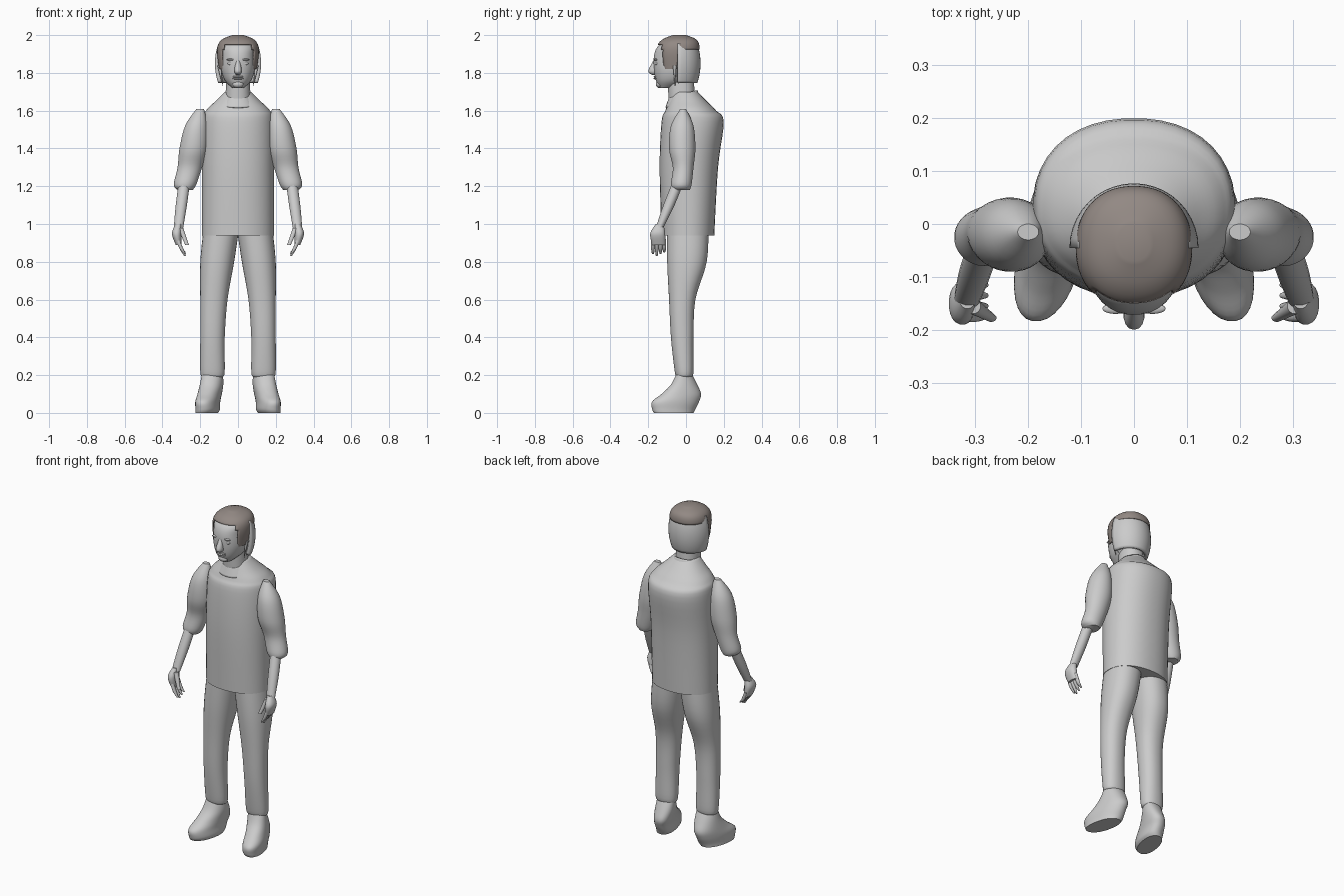
import bpy
import bmesh
from math import cos, sin, pi, radians
from mathutils import Vector

cube = bpy.data.objects.get("Cube")
if cube:
    bpy.data.objects.remove(cube, do_unlink=True)


def make_material(name, colour):
    mat = bpy.data.materials.new(name)
    mat.use_nodes = True
    mat.diffuse_color = colour
    bsdf = next(n for n in mat.node_tree.nodes if n.type == 'BSDF_PRINCIPLED')
    bsdf.inputs["Base Color"].default_value = colour
    return mat


GREY = make_material("plain grey", (.6, .6, .6, 1))
BROWN = make_material("hair brown", (.29, .25, .23, 1))


def finish(bm, name, mat, keep=None, thickness=None):
    """Trim a bmesh by a rule and turn it into a smooth shaded object."""
    if keep:
        drop = [face for face in bm.faces if not keep(face.calc_center_median())]
        bmesh.ops.delete(bm, geom=drop, context='FACES')
    bmesh.ops.recalc_face_normals(bm, faces=bm.faces)
    mesh = bpy.data.meshes.new(name)
    bm.to_mesh(mesh)
    bm.free()
    mesh.materials.append(mat)
    mesh.shade_smooth()
    mesh.set_sharp_from_angle(angle=radians(50))
    obj = bpy.data.objects.new(name, mesh)
    bpy.context.scene.collection.objects.link(obj)
    if thickness:
        modifier = obj.modifiers.new("thickness", 'SOLIDIFY')
        modifier.thickness = thickness
        modifier.offset = -1
    return obj


def spline(rings, steps):
    """Smoothly interpolate a list of cross-section rows."""
    rows = [Vector(ring) for ring in rings]
    result = []
    for i, (start, end) in enumerate(zip(rows, rows[1:])):
        tangent_in = (end - rows[max(i - 1, 0)]) / 2
        tangent_out = (rows[min(i + 2, len(rows) - 1)] - start) / 2
        for step in range(steps):
            t = step / steps
            ease = t * t * (3 - 2 * t)
            result.append(start.lerp(end, ease)
                          + tangent_in * (t * (1 - t) ** 2)
                          - tangent_out * (t * t * (1 - t)))
    return result + [rows[-1]]


def signed_power(value, power):
    return abs(value) ** power * (1 if value > 0 else -1)


def loft(name, rings, mat=GREY, side=1, square=2.2, sides=32, steps=5,
         tilt=0, shear=0, keep=None, thickness=None):
    """Skin level rings of (z, x0, x1, y0, y1), or (z, half_x, y0, y1) if centred."""
    rings = [r if len(r) == 5 else (r[0], -r[1], *r[1:]) for r in rings]
    bm = bmesh.new()
    loops = []
    for z, x0, x1, y0, y1 in spline(rings, steps):
        loop = []
        for k in range(sides):
            angle = 2 * pi * (k + .5) / sides
            dx = signed_power(cos(angle), 2 / square) * (x1 - x0) / 2
            dy = signed_power(sin(angle), 2 / square) * (y1 - y0) / 2
            x = (x0 + x1) / 2 + dx - shear * dy
            loop.append(bm.verts.new((side * x, (y0 + y1) / 2 + dy, z + tilt * dy)))
        loops.append(loop)
    for low, high in zip(loops, loops[1:]):
        for k in range(sides):
            n = (k + 1) % sides
            bm.faces.new((low[k], low[n], high[n], high[k]))
    bm.faces.new(loops[0])
    bm.faces.new(loops[-1])
    return finish(bm, name, mat, keep, thickness)


def ball(name, centre, size, segments=16, keep=None, thickness=None):
    bm = bmesh.new()
    bmesh.ops.create_uvsphere(bm, u_segments=segments, v_segments=segments, radius=1)
    bmesh.ops.scale(bm, vec=size, verts=bm.verts)
    bmesh.ops.translate(bm, vec=centre, verts=bm.verts)
    return finish(bm, name, GREY, keep, thickness)


# Shirt body with sloping shoulders and a full upper back
loft("shirt", [
    (.94, .19, -.13, .15), (1.3, .19, -.14, .17), (1.54, .19, -.13, .2),
    (1.6, .17, -.11, .16), (1.65, .12, -.09, .11), (1.7, .07, -.07, .06)], sides=40)

# Collar dips at the front, leaving the neck open
loft("collar", [(1.64, .1, -.11, .08), (1.69, .07, -.09, .06)], tilt=.25,
     keep=lambda c: abs(c.x) + abs(c.y) > .05, thickness=.01)

# Neck and head
loft("neck", [(1.62, .07, -.09, .05), (1.8, .06, -.1, .04)])
loft("head", [
    (1.72, .03, -.14, -.07), (1.76, .07, -.16, .02), (1.82, .09, -.17, .05),
    (1.89, .09, -.17, .06), (1.94, .09, -.15, .06), (1.98, .05, -.1, .03)])

# Face features
loft("nose", [
    (1.79, .01, -.18, -.14), (1.81, .02, -.2, -.14), (1.87, .01, -.17, -.14)], sides=14)
for part, z in (("upper_lip", 1.78), ("lower_lip", 1.77)):
    ball(part, (0, -.16, z), (.03, .012, .005))
ball("chin", (0, -.14, 1.74), (.03, .02, .02))
for side, label in ((1, "left"), (-1, "right")):
    ball(label + "_eye", (side * .035, -.155, 1.85), (.02, .01, .01))
    ball(label + "_brow", (side * .035, -.16, 1.87), (.025, .01, .006))
    ball(label + "_ear", (side * .09, -.04, 1.85), (.01, .02, .03))

# Hair: a rear shell in grey and a brown cap with sideburns
ball("back_hair", (0, -.045, 1.85), (.122, .122, .2), segments=40,
     keep=lambda c: c.y > -.05 and 1.74 < c.z < 1.95, thickness=.02)
loft("hair_cap", [
    (1.82, .1, -.15, .06), (1.9, .11, -.16, .07), (1.95, .105, -.15, .07),
    (1.98, .08, -.12, .05), (2, .03, -.07, 0)], mat=BROWN, sides=48,
    keep=lambda c: c.z > 1.95 or (c.z > 1.92 and c.y > -.13) or -.12 < c.y < -.04,
    thickness=.006)

for side, label in ((1, "left"), (-1, "right")):
    # Loose locks beside the jaw
    for i in range(3):
        y = -.06 + i * .02
        loft(f"{label}_lock_{i + 1}", [
            (1.73 + i * .01, .08, .082, y, y + .003),
            (1.84, .09, .11, y - .01, y + .01)], side=side, sides=8)

    # Trouser leg narrowing from the hip to a soft hem
    loft(label + "_trouser_leg", [
        (.19, .08, .19, -.05, .03), (.22, .07, .2, -.06, .04), (.4, .07, .2, -.08, .04),
        (.6, .055, .2, -.09, .05), (.8, .02, .2, -.1, .11), (1, -.01, .18, -.1, .12)],
        side=side)

    # Shoe with the toe turned outwards
    loft(label + "_shoe", [
        (0, .11, .22, -.17, .04), (.02, .1, .22, -.18, .05), (.06, .1, .22, -.18, .07),
        (.1, .09, .21, -.13, .08), (.15, .08, .2, -.08, .06), (.21, .08, .19, -.05, .03)],
        side=side, shear=.2)

    # Rolled sleeve with a full cuff
    loft(label + "_sleeve", [
        (1.18, .24, .32, -.07, .02), (1.21, .22, .34, -.08, .03), (1.3, .19, .32, -.07, .04),
        (1.4, .16, .31, -.09, .05), (1.52, .16, .28, -.08, .04),
        (1.61, .18, .22, -.03, 0)], side=side, square=2)

    # Forearm and palm
    loft(label + "_forearm", [
        (.98, .29, .34, -.16, -.12), (1.1, .27, .33, -.12, -.06), (1.25, .25, .31, -.06, 0)],
        side=side, square=2, sides=20)
    loft(label + "_palm", [
        (.89, .3, .33, -.18, -.11), (.95, .3, .35, -.19, -.11), (1, .3, .33, -.16, -.12)],
        side=side, sides=20)

    # Curled fingers in a row from front to back, the middle ones longest
    for i in range(4):
        y = -.175 + i * .02
        tip = .83 + .01 * abs(i - 1)
        loft(f"{label}_finger_{i + 1}", [
            (tip, .275, .285, y - .005, y + .005), (.87, .29, .31, y - .01, y + .01),
            (.92, .31, .33, y - .01, y + .01)], side=side, sides=12)
    loft(label + "_thumb", [
        (.89, .26, .28, -.185, -.17), (.98, .29, .32, -.17, -.14)], side=side, sides=12)
